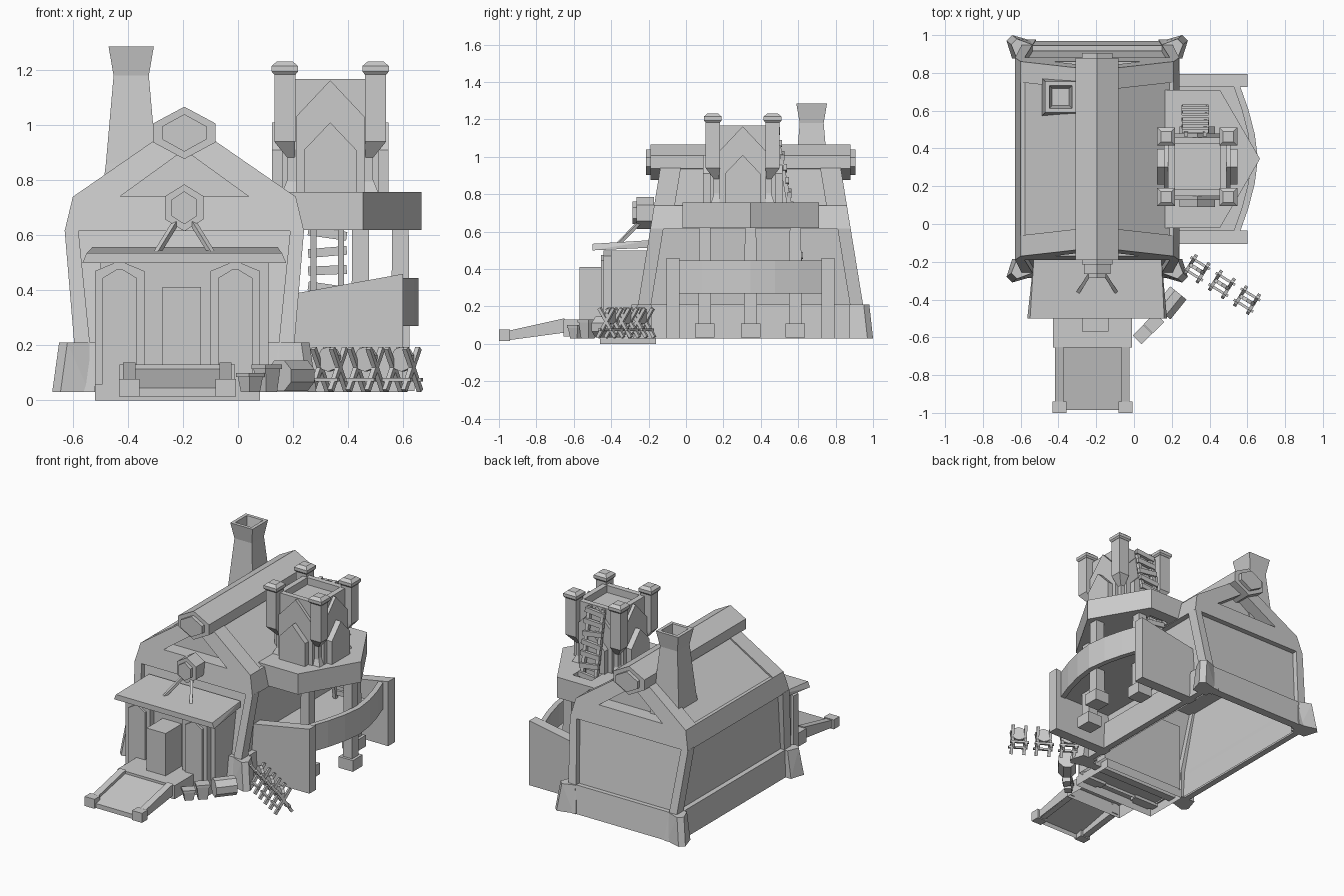
import bpy, bmesh, math
from mathutils import Vector, Matrix

if "Cube" in bpy.data.objects:
    bpy.data.objects.remove(bpy.data.objects["Cube"])

CX, CY = -0.195, 0.345          # house centre


def finish(name, bm):
    bmesh.ops.recalc_face_normals(bm, faces=bm.faces)
    me = bpy.data.meshes.new(name)
    bm.to_mesh(me)
    bm.free()
    ob = bpy.data.objects.new(name, me)
    bpy.context.collection.objects.link(ob)
    return ob


def hull(name, pts, open_dirs=()):
    """Convex solid around points; faces pointing along open_dirs (z = 1 or -1) are left out."""
    bm = bmesh.new()
    vs = [bm.verts.new(p) for p in pts]
    r = bmesh.ops.convex_hull(bm, input=vs)
    junk = [v for v in set(r['geom_interior'] + r['geom_unused']) if isinstance(v, bmesh.types.BMVert)]
    bmesh.ops.delete(bm, geom=junk, context='VERTS')
    bmesh.ops.dissolve_limit(bm, angle_limit=0.01, verts=bm.verts, edges=bm.edges)
    bmesh.ops.recalc_face_normals(bm, faces=bm.faces)
    bm.normal_update()
    gone = [f for f in bm.faces if any(f.normal.z * d > .95 for d in open_dirs)]
    if gone:
        bmesh.ops.delete(bm, geom=gone, context='FACES')
    return finish(name, bm)


def box(name, x0, x1, y0, y1, z0, z1, open_dirs=()):
    return hull(name, [(x, y, z) for x in (x0, x1) for y in (y0, y1) for z in (z0, z1)], open_dirs)


def cbox(name, x, y, z0, z1, a, b=None):
    """Square frustum: half size a at the bottom, b at the top."""
    b = a if b is None else b
    return hull(name, [(x + i * h, y + j * h, z) for z, h in ((z0, a), (z1, b)) for i in (-1, 1) for j in (-1, 1)])


def beam(name, p, q, w, d, side=(0, 0, 1)):
    p, q = Vector(p), Vector(q)
    t = (q - p).normalized()
    u = t.cross(Vector(side)).normalized()
    v = t.cross(u)
    return hull(name, [e + u * i * w / 2 + v * j * d / 2 for e in (p, q) for i in (-1, 1) for j in (-1, 1)])


def rod(name, p, q, r, n=8):
    p, q = Vector(p), Vector(q)
    t = (q - p).normalized()
    u = t.cross(Vector((0, 0, 1))).normalized()
    v = t.cross(u)
    return hull(name, [e + r * (u * math.cos(a) + v * math.sin(a)) for e in (p, q)
                       for a in [2 * math.pi * (k + .5) / n for k in range(n)]])


def profile_y(name, pts, y0, y1):
    return hull(name, [(x, y, z) for x, z in pts for y in (y0, y1)])


def square_loft(name, cx, cy, rings):
    bm = bmesh.new()
    loops = [[bm.verts.new((cx + i * h, cy + j * h, z)) for i, j in ((-1, -1), (1, -1), (1, 1), (-1, 1))]
             for h, z in rings]
    for a, b in zip(loops, loops[1:]):
        for k in range(4):
            bm.faces.new((a[k], a[(k + 1) % 4], b[(k + 1) % 4], b[k]))
    bm.faces.new(loops[0])
    bm.faces.new(loops[-1])
    return finish(name, bm)


def hd(z):                      # house half depth, leaning inward with height
    return 0.60 - 0.163 * (z - 0.22)


# House walls (open underneath), eave band and roof
hull('house_walls', [(CX + i * x, CY + j * (hd(z) - .035), z) for x, z in ((.36, .03), (.40, .65))
                     for i in (-1, 1) for j in (-1, 1)], (-1, 1))
hull('eave_band', [(CX + i * x, CY + j * hd(z), z) for x, z in ((.435, .615), (.405, .74))
                   for i in (-1, 1) for j in (-1, 1)])
hull('roof', [(CX + x, CY + j * y, z) for x, y, z in ((-.39, .42, .735), (.39, .42, .735), (0, .40, 1.01))
              for j in (-1, 1)], (-1,))
for j in (-1, 1):
    hull('house_skirt', [(CX + i * x, CY + j * y, z) for i in (-1, 1)
                         for x, y, z in ((.40, .625, .03), (.40, .60, .21), (.40, .57, .03), (.40, .57, .21))])
    for i in (-1, 1):
        hull('gable_rafter', [(CX + i * x, CY + j * (hd(z) - d), z)
                              for x, z in ((.405, .74), (.235, .74), (0, .91), (0, 1.02)) for d in (0, .11)])
        hull('corner_post', [(CX + i * x, CY + j * (hd(z) - d), z) for d in (0, .07)
                             for x, z in ((.385, .03), (.435, .62), (.325, .03), (.385, .62))])
        hull('corner_foot', [(CX + i * x, CY + j * y, z) for z, o, e in ((.03, .48, .655), (.21, .455, .635))
                             for x, y in ((o, e - .03), (o - .03, e), (.345, e - .03), (.345, .53), (o - .03, .53))])
for i in (-1, 1):
    hull('side_skirt', [(CX + i * x, CY + j * .58, z) for j in (-1, 1)
                        for x, z in ((.41, .03), (.405, .21), (.37, .03), (.37, .21))])


# Ridge beam with six-sided ends
def hexa(w, h, s):
    return [(0, h), (w, s), (w, -s), (0, -h), (-w, -s), (-w, s)]


profile_y('ridge_beam', [(CX + x, .972 + z) for x, z in hexa(.114, .095, .034)], -.19, .88)
profile_y('ridge_cap', [(CX + x, .972 + z) for x, z in hexa(.08, .068, .024)], -.215, .905)

# Chimney, hollow at the top
square_loft('chimney', -.388, .672, [(.11, .72), (.092, .86), (.064, 1.18), (.082, 1.285), (.06, 1.285), (.045, 1.19)])

# Porch
box('porch_base', -.52, .08, -.46, -.16, 0, .06, (-1,))
box('porch_core', -.50, .11, -.40, -.15, .05, .5, (-1, 1))
hull('porch_roof', [(-.565, -.50, .50), (.175, -.50, .50), (-.55, -.5, .535), (.16, -.5, .535),
                    (-.53, -.18, .515), (.145, -.18, .515), (-.53, -.18, .555), (.145, -.18, .555)])
for cx in (-.43, -.01):
    for w, zt, y in ((.09, .5, -.44), (.062, .475, -.455)):
        profile_y('porch_pillar_panel', [(cx - w, .04), (cx + w, .04), (cx + w, zt - .03), (cx + w * .2, zt),
                                         (cx - w * .2, zt), (cx - w, zt - .03)], y, -.39)
box('door_block', -.275, -.135, -.57, -.39, .12, .412)
box('landing', -.43, -.01, -.655, -.40, .04, .13, (-1,))

# Ramp, open below, with side rails and end blocks
hull('ramp', [(x, y, z) for x in (-.41, -.03) for y, z in ((-.985, .015), (-.985, .045), (-.65, .06), (-.65, .115))],
     (-1,))
for x in (-.395, -.045):
    hull('ramp_rail', [(x + i * .022, y, z) for i in (-1, 1)
                       for y, z in ((-.96, .02), (-.96, .068), (-.65, .06), (-.65, .137))])
    box('ramp_end_block', x - .037, x + .037, -1, -.94, .015, .078)

# Hanging emblem and struts
for w, h, s, y0, y1 in ((.07, .085, .042, -.265, -.17), (.046, .06, .03, -.287, -.2)):
    profile_y('emblem', [(CX + x, .70 + z) for x, z in hexa(w, h, s)], y0, y1)
for i in (-1, 1):
    beam('emblem_strut', (CX + i * .1, -.36, .535), (CX + i * .02, -.235, .665), .018, .018)

# Side platform with a ladder hatch, and its posts
platform = hull('platform', [(x, y, z) for z in (.62, .757) for x, y in
                             ((.10, -.02), (.455, -.02), (.667, .345), (.455, .71), (.10, .71))])
hatch = box('hatch_cutter', .255, .395, .49, .63, .5, .9)
hatch.hide_render = True
cut = platform.modifiers.new('hatch', 'BOOLEAN')
cut.operation, cut.object = 'DIFFERENCE', hatch
bpy.context.view_layer.objects.active = platform
bpy.ops.object.modifier_apply(modifier='hatch')
bpy.data.objects.remove(hatch)
for x, y in ((.445, .1), (.59, .345), (.445, .585)):
    cbox('platform_post', x, y, .05, .64, .035, .03)
    cbox('platform_post_foot', x, y, .035, .11, .052)

# Yard walls, bowed fence and the deck inside it
for y0 in (-.105, .725):
    profile_y('yard_wall', [(.16, .03), (.60, .03), (.60, .46), (.16, .38)], y0, y0 + .07)


def bow(y):
    return .56 + .096 * (1 - abs((y - .345) / .39) ** 1.6)


ys = [-.045 + .13 * k for k in range(7)]
for a, b in zip(ys, ys[1:]):
    hull('bowed_fence', [(bow(y) - d, y, z) for y in (a, b) for d in (0, .035) for z in (.27, .445)])
hull('deck', [(x, y, z) for y in ys for x in (.16, bow(y) - .01) for z in (.275, .30)])

# Tower
TX, TY = .335, .303
square_loft('tower_body', TX, TY, [(.155, .75), (.155, 1.167), (.12, 1.167), (.12, 1.12)])
for k in range(4):
    rot = Matrix.Translation((TX, TY, 0)) @ Matrix.Rotation(k * math.pi / 2, 4, 'Z')
    for w, s, t, d in ((.125, 1.03, 1.163, .175), (.095, .91, 1.01, .212)):
        hull('tower_arch_panel', [rot @ Vector((x, -y, z)) for y in (.14, d)
                                  for x, z in ((-w, .755), (w, .755), (w, s), (0, t), (-w, s))])
for i in (-1, 1):
    for j in (-1, 1):
        x, y = TX + i * .165, TY + j * .16
        cbox('turret', x, y, .94, 1.20, .038)
        hull('turret_corbel', [(x + a * .038, y + b * .038, .94) for a in (-1, 1) for b in (-1, 1)]
             + [(TX + i * .13, TY + j * .13, .85)])
        square_loft('turret_cap', x, y, [(.04, 1.185), (.048, 1.195), (.048, 1.215), (.028, 1.232)])
        hull('tower_buttress', [(TX + i * a, TY + j * b, z) for a, b, z in
                                ((.175, .17, .755), (.1, .17, .755), (.175, .1, .755), (.1, .1, .755),
                                 (.13, .13, .865), (.1, .13, .865), (.13, .1, .865))])

# Ladder from the deck through the hatch to the tower top
y0, z0, y1, z1, count = .635, .30, .475, 1.165, 13
for i in (-1, 1):
    beam('ladder_rail', (.325 + i * .05, y0, z0), (.325 + i * .05, y1, z1), .024, .022, (1, 0, 0))
for k in range(count):
    t = (k + .6) / count
    y, z, tilt = y0 + (y1 - y0) * t, z0 + (z1 - z0) * t, (.006, -.01, .003)[k % 3]
    beam('ladder_rung', (.255, y + .012, z - tilt), (.395, y + .012, z + tilt), .02, .032)

# Spiked barricade running off the front right corner
a, b = Vector((.28, -.205, 0)), Vector((.65, -.435, 0))
t = (b - a).normalized()
n = Vector((-t.y, t.x, 0))
up = Vector((0, 0, 1))
for k in range(3):
    c = a + (b - a) * (.14 + .36 * k)
    for s in (-1, 1):
        m = c + t * s * .04
        for i in (-1, 1):
            beam('barricade_spike', m - n * i * .055 + up * .035, m + n * i * .045 + up * .19, .018, .018)
    rod('barricade_shield', c - n * .01 + up * .15, c + n * .01 + up * .15, .045, 10)
    for i in (-1, 1):
        beam('barricade_tie', c - t * .06 + n * i * .035 + up * .075, c + t * .06 + n * i * .035 + up * .075, .014, .014)

# Log and small tubs by the porch
rod('log', (.15, -.47, .09), (.235, -.365, .09), .06)
d, e = Vector((.7, .7, 0)), Vector((.7, -.7, 0))
for x, y, w, z in ((.105, -.525, .032, .12), (.045, -.585, .03, .09)):
    c = Vector((x, y, 0))
    for nm, ring in (('small_tub', ((.03, w * .75), (z, w))), ('small_tub_rim', ((z - .005, w * 1.12), (z + .01, w * 1.12)))):
        hull(nm, [c + d * i * s * 1.2 + e * j * s + up * h for h, s in ring for i in (-1, 1) for j in (-1, 1)])
